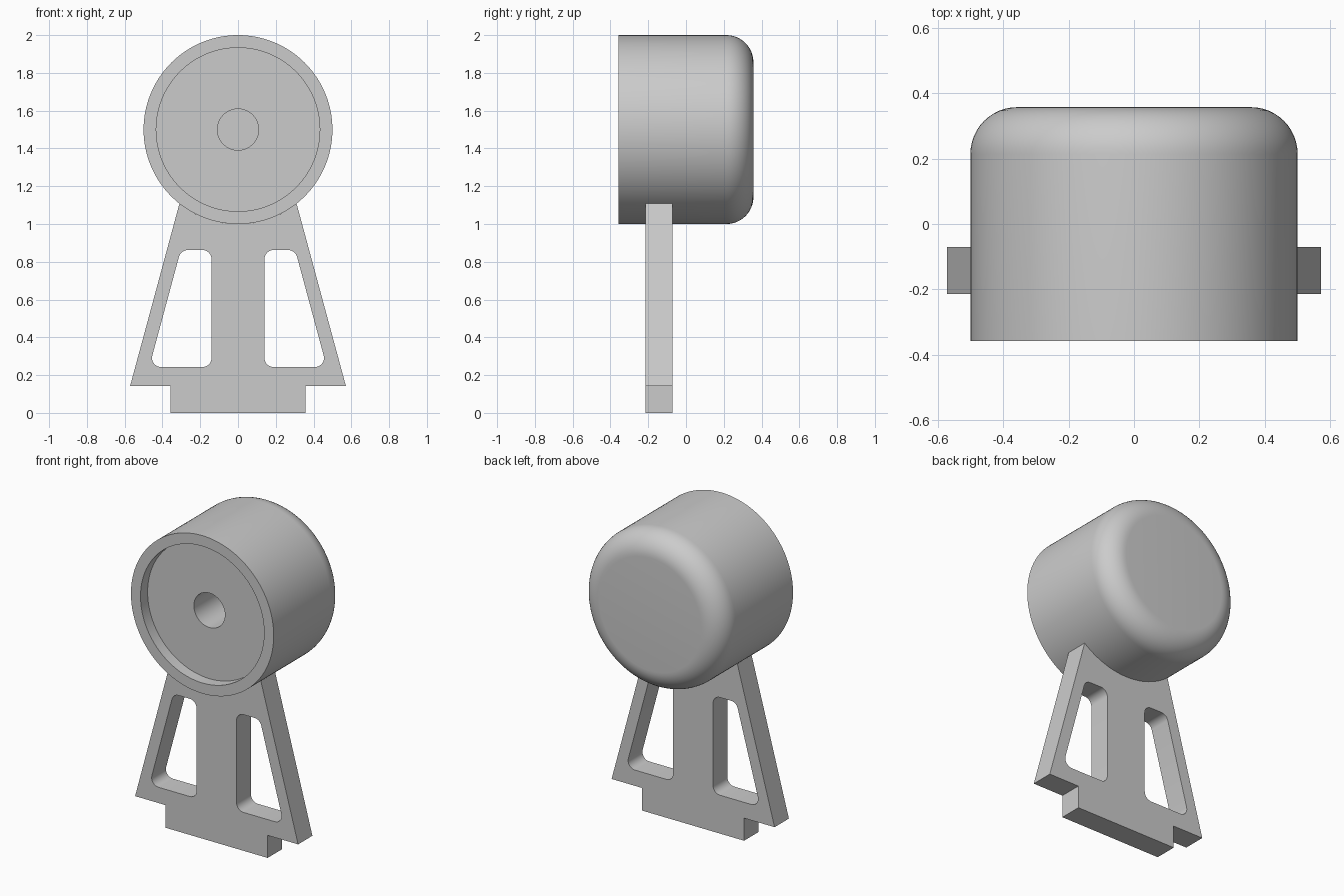
import bpy, bmesh
from math import sin, cos, pi, radians, atan2
from mathutils import Vector

if "Cube" in bpy.data.objects:
    bpy.data.objects.remove(bpy.data.objects["Cube"])

AXIS_Z = 1.5      # height of the drum axis
R = 0.5           # drum radius
HALF = 0.357      # half the drum length


def finish(obj):
    bpy.ops.object.select_all(action='DESELECT')
    obj.select_set(True)
    bpy.context.view_layer.objects.active = obj
    bpy.ops.object.shade_smooth_by_angle(angle=radians(30))


def lathe_y(name, profile, z, steps=128):
    """Spin a (radius, y) profile around the y direction."""
    bm = bmesh.new()
    verts = [bm.verts.new((r, y, 0)) for r, y in profile]
    edges = [bm.edges.new(pair) for pair in zip(verts, verts[1:])]
    bmesh.ops.spin(bm, geom=verts + edges, cent=(0, 0, 0), axis=(0, 1, 0),
                   angle=2 * pi, steps=steps, use_duplicate=False)
    bmesh.ops.remove_doubles(bm, verts=bm.verts, dist=1e-5)
    bmesh.ops.recalc_face_normals(bm, faces=bm.faces)
    mesh = bpy.data.meshes.new(name)
    bm.to_mesh(mesh)
    bm.free()
    obj = bpy.data.objects.new(name, mesh)
    obj.location.z = z
    bpy.context.collection.objects.link(obj)
    finish(obj)


def rounded(points, radius, steps=8):
    """Round every corner of a convex counter-clockwise polygon."""
    out = []
    for i, p in enumerate(points):
        p = Vector(p)
        a = (Vector(points[i - 1]) - p).normalized()
        b = (Vector(points[(i + 1) % len(points)]) - p).normalized()
        half = a.angle(b) / 2
        centre = p + (a + b).normalized() * radius / sin(half)
        start = atan2(-(a + b).y, -(a + b).x) - (pi / 2 - half)
        for k in range(steps + 1):
            t = start + (pi - 2 * half) * k / steps
            out.append((centre.x + radius * cos(t), centre.y + radius * sin(t)))
    return out


def plate(name, loops, y, thickness):
    """Filled x-z outline with holes, extruded along y."""
    curve = bpy.data.curves.new(name, 'CURVE')
    curve.dimensions = '2D'
    curve.fill_mode = 'BOTH'
    curve.extrude = thickness / 2
    for loop in loops:
        spline = curve.splines.new('POLY')
        spline.points.add(len(loop) - 1)
        for point, (x, z) in zip(spline.points, loop):
            point.co = (x, z, 0, 1)
        spline.use_cyclic_u = True
    obj = bpy.data.objects.new(name, curve)
    obj.location.y = y
    obj.rotation_euler.x = pi / 2
    bpy.context.collection.objects.link(obj)
    bpy.ops.object.select_all(action='DESELECT')
    obj.select_set(True)
    bpy.context.view_layer.objects.active = obj
    bpy.ops.object.convert(target='MESH')
    obj = bpy.context.object
    bm = bmesh.new()
    bm.from_mesh(obj.data)
    bmesh.ops.remove_doubles(bm, verts=bm.verts, dist=1e-5)
    bmesh.ops.recalc_face_normals(bm, faces=bm.faces)
    bm.to_mesh(obj.data)
    bm.free()
    finish(obj)


# Drum: blind centre hole, shallow front recess, rounded back edge
F = 0.143
fillet = [(R - F + F * cos(t), HALF - F + F * sin(t))
          for t in (pi / 2 * k / 12 for k in range(13))]
lathe_y("drum",
        [(0, 0.07), (0.109, 0.07), (0.109, -0.286), (0.433, -0.286),
         (0.433, -HALF), (R, -HALF)] + fillet + [(0, HALF)], AXIS_Z)

# Stand: tapered plate with a foot tab, top edge cradling the drum
side = [(0.357, 0), (0.357, 0.143), (0.571, 0.143)]
end = atan2(0.31, 0.392)
cradle = [(R * sin(t), AXIS_Z - R * cos(t))
          for t in (end * (1 - k / 16) for k in range(33))]
outline = side + cradle + [(-x, z) for x, z in reversed(side)]

# Two mirrored windows with rounded corners
window = rounded([(0.14, 0.243), (0.47, 0.243), (0.303, 0.862), (0.14, 0.862)], 0.048)
plate("stand", [outline, window, [(-x, z) for x, z in window]], -0.1425, 0.143)
